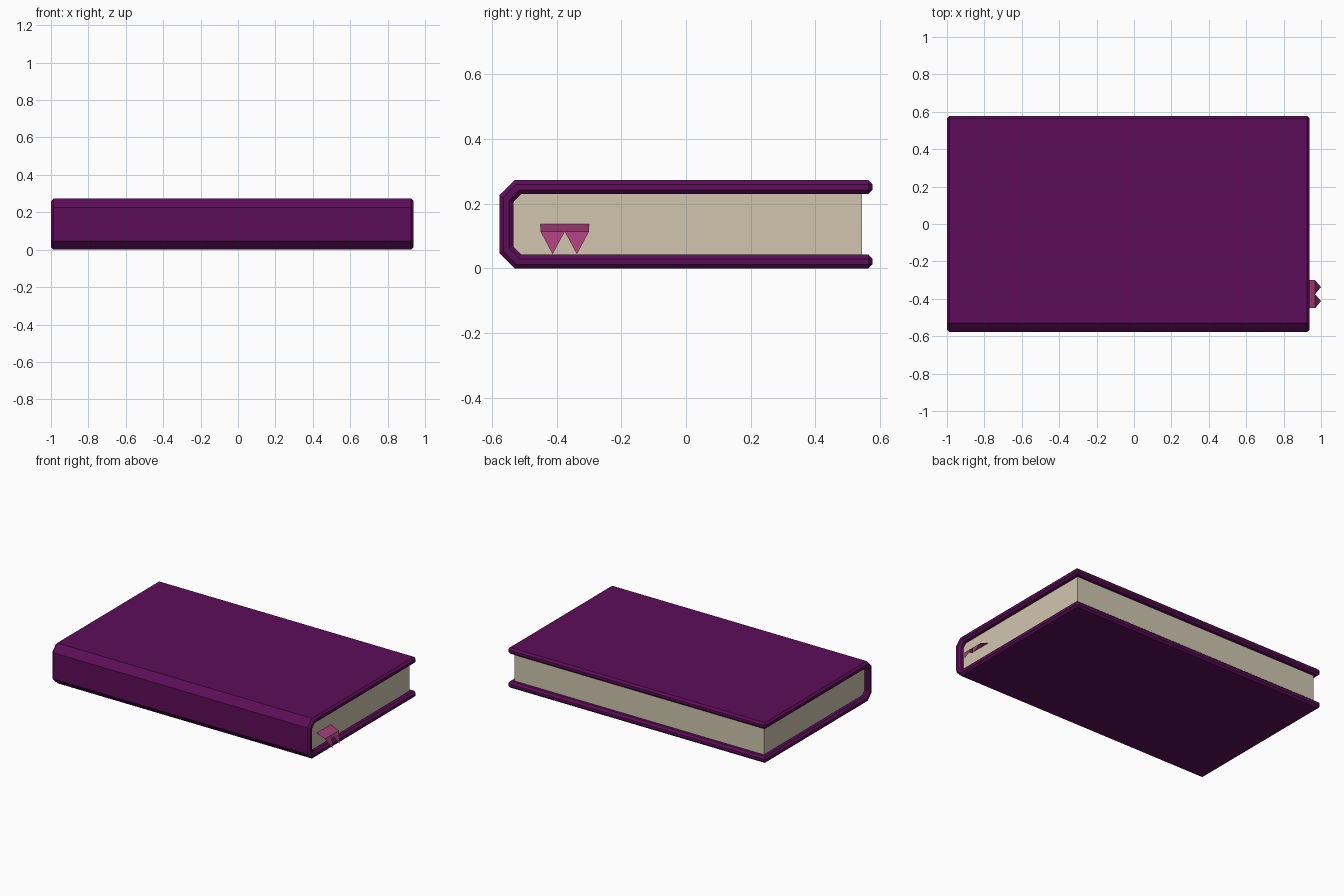
import bpy, bmesh

if "Cube" in bpy.data.objects:
    bpy.data.objects.remove(bpy.data.objects["Cube"])


def material(name, color):
    m = bpy.data.materials.new(name)
    m.diffuse_color = (*color, 1)
    m.use_nodes = True
    m.node_tree.nodes["Principled BSDF"].inputs["Base Color"].default_value = m.diffuse_color
    return m


def new_object(name, bm, mat):
    mesh = bpy.data.meshes.new(name)
    bm.to_mesh(mesh)
    bm.free()
    ob = bpy.data.objects.new(name, mesh)
    bpy.context.collection.objects.link(ob)
    mesh.materials.append(mat)
    return ob


def extrude_profile(name, profile, x0, x1, mat):
    """Extrude a (y, z) outline along x into a closed solid."""
    bm = bmesh.new()
    a, b = ([bm.verts.new((x, y, z)) for y, z in profile] for x in (x0, x1))
    n = len(profile)
    bm.faces.new(a)
    bm.faces.new(b)
    for i in range(n):
        j = (i + 1) % n
        bm.faces.new((a[i], a[j], b[j], b[i]))
    bmesh.ops.recalc_face_normals(bm, faces=bm.faces)
    return new_object(name, bm, mat)


purple = material("purple cover", (0.107, 0.004, 0.098))
cream = material("cream paper", (0.631, 0.565, 0.429))
pink = material("pink ribbon", (0.376, 0.048, 0.188))

H, W, T = 0.273, 0.577, 0.043   # height, half width, board thickness

# Cover: C-shaped section, lower half mirrored to the upper half
outer = [(W, 0), (-0.53, 0), (-W, 0.047)]
inner = [(-W + T, T + 0.025), (-0.51, T), (W, T)]
flip = lambda pts: [(y, H - z) for y, z in reversed(pts)]
cover = extrude_profile("cover", outer + flip(outer) + flip(inner) + inner,
                        -1.0, 0.939, purple)
bev = cover.modifiers.new("edge_bevel", 'BEVEL')
bev.width = 0.013
bev.segments = 1
bev.limit_method = 'ANGLE'
bev.angle_limit = 1.05          # only the square edges

# Page block fills the cover, inset from its open edges
half = [(0.545, T), (-0.51, T), (-W + T, T + 0.025)]
extrude_profile("pages", half + flip(half), -0.967, 0.906, cream)

# Ribbon bookmark: thin sheet bending down to two points
bm = bmesh.new()
ys = (-0.45, -0.375, -0.30)
rows = [[bm.verts.new((x, y, z)) for y in ys]
        for x, z in ((0.85, 0.137), (0.906, 0.137), (0.968, 0.114))]
for r0, r1 in zip(rows, rows[1:]):
    for i in range(2):
        bm.faces.new((r0[i], r1[i], r1[i + 1], r0[i + 1]))
for i in range(2):
    tip = bm.verts.new((1.0, (ys[i] + ys[i + 1]) / 2, 0.044))
    bm.faces.new((rows[2][i], tip, rows[2][i + 1]))
bmesh.ops.recalc_face_normals(bm, faces=bm.faces)
if sum(f.normal.z for f in bm.faces) < 0:
    bmesh.ops.reverse_faces(bm, faces=bm.faces)
new_object("ribbon_bookmark", bm, pink)
